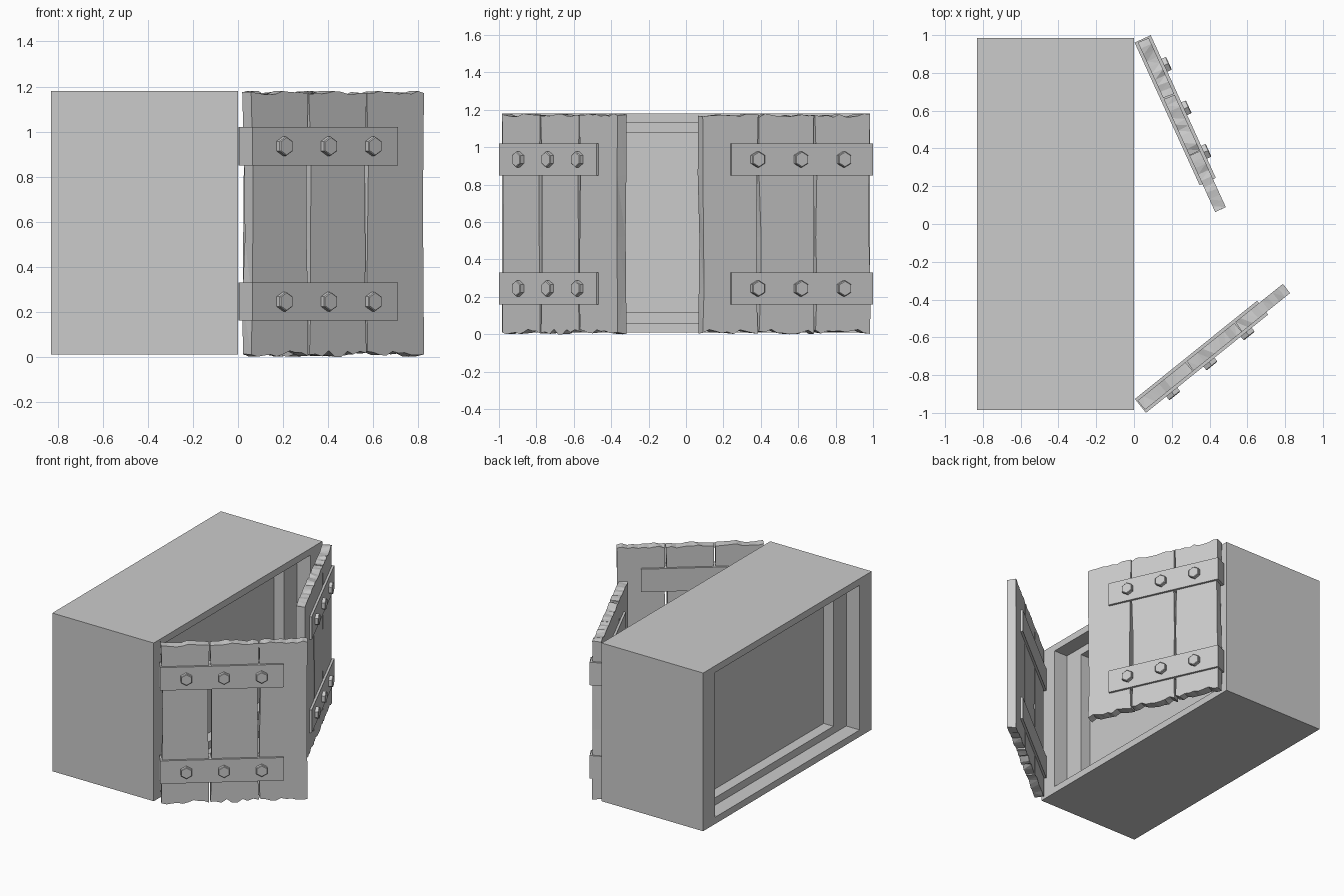
import bpy, bmesh, math, random
from mathutils import Matrix, Vector

random.seed(4)
cube = bpy.data.objects.get("Cube")
if cube:
    bpy.data.objects.remove(cube)

grey = bpy.data.materials.new("plain_grey")
grey.use_nodes = True
GREY = (0.6, 0.6, 0.6, 1)
grey.diffuse_color = GREY
grey.node_tree.nodes["Principled BSDF"].inputs["Base Color"].default_value = GREY


def finish(name, bm, matrix=Matrix()):
    bm.transform(matrix)
    bmesh.ops.recalc_face_normals(bm, faces=bm.faces)
    mesh = bpy.data.meshes.new(name)
    bm.to_mesh(mesh)
    bm.free()
    mesh.materials.append(grey)
    obj = bpy.data.objects.new(name, mesh)
    bpy.context.collection.objects.link(obj)
    return obj


def loft(bm, rings):
    """Skin a list of equal point rings and cap both ends."""
    loops = [[bm.verts.new(p) for p in ring] for ring in rings]
    for a, b in zip(loops, loops[1:]):
        for i in range(len(a)):
            j = (i + 1) % len(a)
            bm.faces.new((a[i], a[j], b[j], b[i]))
    bm.faces.new(loops[0])
    bm.faces.new(loops[-1])


# Window block: rectangles nested along x, stepped in on both open sides
DEPTH, MID = 0.83, 0.595
outer, reveal, pane = (0.985, 0.585), (0.845, 0.535), (0.695, 0.48)
half = [(0.19, pane), (0.11, pane), (0.11, reveal), (0, reveal), (0, outer)]
steps = [(-d, s) for d, s in half] + [(d - DEPTH, s) for d, s in reversed(half)]
bm = bmesh.new()
loft(bm, [[(x, sy * hy, MID + sz * hz) for sy, sz in ((-1, -1), (1, -1), (1, 1), (-1, 1))]
          for x, (hy, hz) in steps])
finish("window_frame", bm)


# Shutter parts in local space: x along the shutter, -y outward, z up
PLANK_HALF, STRAP_HALF = 0.031, 0.047
LOW, HIGH = 0.0, 1.18


def plank(name, x0, x1, matrix):
    def jit(a):
        return random.uniform(-a, a)

    # Ragged outline: chipped ends and gently wavering sides
    n = 9
    cols = [i / n for i in range(n + 1)]
    bottom = [(x0 + (x1 - x0) * t, LOW + random.uniform(0.002, 0.024)) for t in cols]
    top = [(x0 + (x1 - x0) * t, HIGH - random.uniform(0, 0.014)) for t in reversed(cols)]
    heights = (0.25, 0.52, 0.85)
    right = [(x1 - random.uniform(0, 0.012), z) for z in heights]
    left = [(x0 + random.uniform(0, 0.012), z) for z in reversed(heights)]
    outline = bottom + right + top + left
    rings = []
    for y in (-PLANK_HALF, PLANK_HALF):
        rings.append([(x + jit(0.003), y, min(HIGH, max(LOW, z + jit(0.006))))
                      for x, z in outline])
    bm = bmesh.new()
    loft(bm, rings)
    bmesh.ops.triangulate(bm, faces=[f for f in bm.faces if len(f.verts) == 4])
    finish(name, bm, matrix)


def strap(name, z, matrix):
    bm = bmesh.new()
    bmesh.ops.create_cube(bm, size=1, matrix=Matrix.Translation((0.415, 0, z))
                          @ Matrix.Diagonal((0.83, 2 * STRAP_HALF, 0.17, 1)))
    finish(name, bm, matrix)


def bolt(name, x, z, matrix):
    bm = bmesh.new()
    place = (Matrix.Translation((x, -STRAP_HALF - 0.008, z))
             @ Matrix.Rotation(math.pi / 2, 4, "X"))
    bmesh.ops.create_cone(bm, cap_ends=True, segments=6, radius1=0.043, radius2=0.043,
                          depth=0.036, matrix=place)
    top = [f for f in bm.faces if len(f.verts) == 6 and f.calc_center_median().y < -STRAP_HALF]
    bmesh.ops.bevel(bm, geom=list(top[0].edges), offset=0.004, segments=1, affect="EDGES")
    finish(name, bm, matrix)


def shutter(side, hinge, angle, flip):
    m = (Matrix.Translation(Vector(hinge)) @ Matrix.Rotation(math.radians(angle), 4, "Z")
         @ Matrix.Diagonal((1, flip, 1, 1)))
    for i, (x0, x1) in enumerate(((0.008, 0.332), (0.338, 0.662), (0.668, 0.992))):
        plank(f"{side}_shutter_plank_{i + 1}", x0, x1, m)
    for label, z in (("lower", 0.245), ("upper", 0.935)):
        strap(f"{side}_shutter_{label}_strap", z, m)
        for i in range(3):
            bolt(f"{side}_shutter_{label}_bolt_{i + 1}", 0.175 + 0.253 * i, z, m)


shutter("front", (0.034, -0.963, 0), 38.8, 1)
shutter("back", (0.046, 0.98, 0), -65.5, -1)
